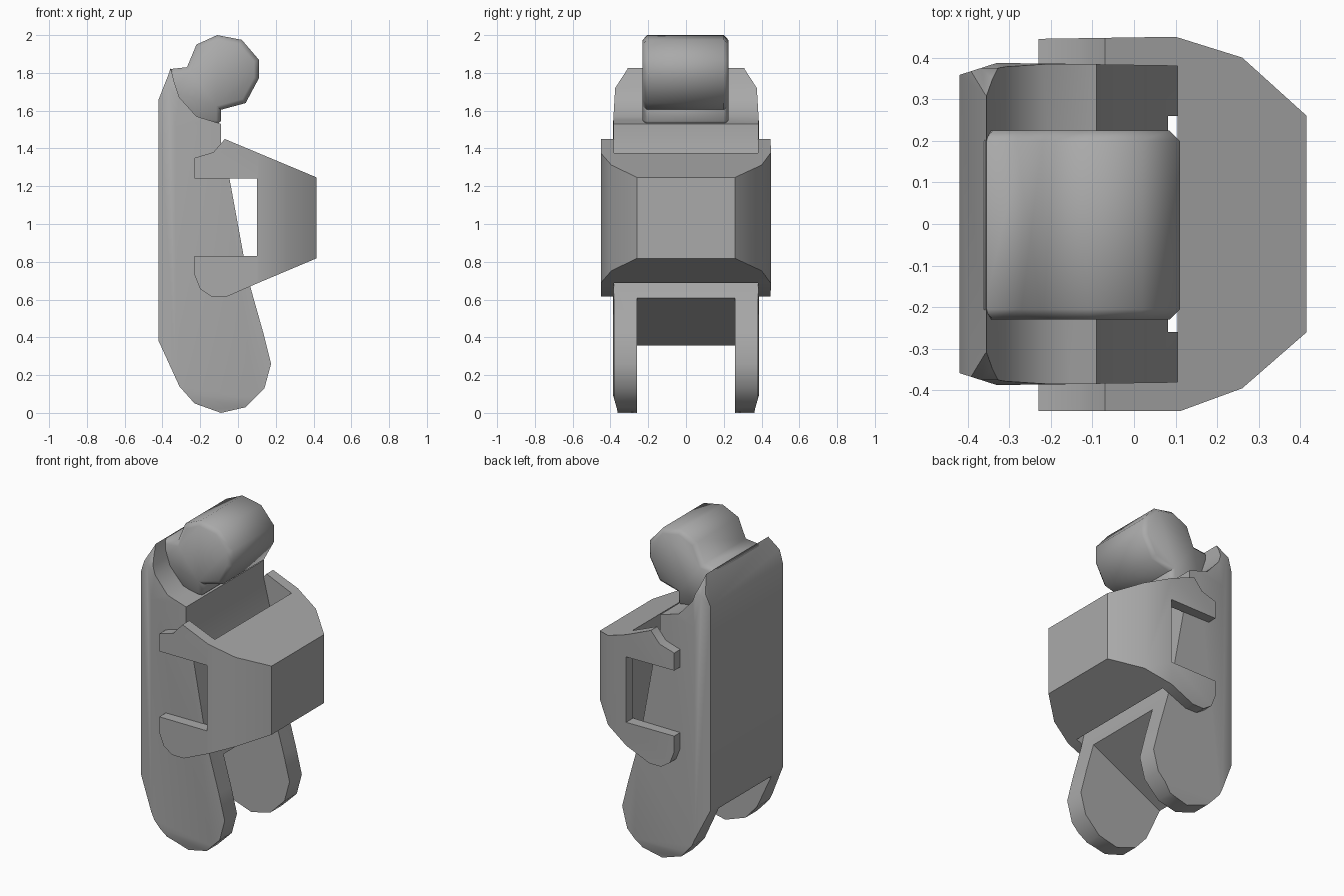
import bpy, bmesh, math

if "Cube" in bpy.data.objects:
    bpy.data.objects.remove(bpy.data.objects["Cube"])

grey = bpy.data.materials.new("plain_grey")
grey.diffuse_color = (0.4, 0.4, 0.4, 1)
grey.use_nodes = True
grey.node_tree.nodes["Principled BSDF"].inputs["Base Color"].default_value = grey.diffuse_color


def prism(name, pts, axis, lo, hi):
    """Extrude a 2D outline along one axis (the other two keep x, y, z order)."""
    def place(p, d):
        return {'x': (d, p[0], p[1]), 'y': (p[0], d, p[1]), 'z': (p[0], p[1], d)}[axis]
    bm = bmesh.new()
    a = [bm.verts.new(place(p, lo)) for p in pts]
    b = [bm.verts.new(place(p, hi)) for p in pts]
    bm.faces.new(a)
    bm.faces.new(b[::-1])
    n = len(pts)
    for i in range(n):
        bm.faces.new((a[i], b[i], b[(i + 1) % n], a[(i + 1) % n]))
    bmesh.ops.recalc_face_normals(bm, faces=bm.faces[:])
    me = bpy.data.meshes.new(name)
    bm.to_mesh(me)
    bm.free()
    me.materials.append(grey)
    ob = bpy.data.objects.new(name, me)
    bpy.context.collection.objects.link(ob)
    return ob


def activate(ob):
    bpy.ops.object.select_all(action='DESELECT')
    ob.select_set(True)
    bpy.context.view_layer.objects.active = ob


def cut(ob, tool, op):
    activate(ob)
    m = ob.modifiers.new("cut", 'BOOLEAN')
    m.object, m.operation, m.solver = tool, op, 'EXACT'
    bpy.ops.object.modifier_apply(modifier=m.name)
    bpy.data.objects.remove(tool, do_unlink=True)


def finish(ob, width, limit, smooth):
    activate(ob)
    if width:
        m = ob.modifiers.new("bevel", 'BEVEL')
        m.width, m.segments = width, 1
        m.limit_method, m.angle_limit = 'ANGLE', math.radians(limit)
        bpy.ops.object.modifier_apply(modifier=m.name)
    bpy.ops.object.shade_smooth_by_angle(angle=math.radians(smooth))


def mirrored(half):
    """Close a (a, b) outline by mirroring its first coordinate."""
    return half + [(-a, b) for a, b in reversed(half)]


# Body with legs: side profile, trimmed by the outlines from above and front
body = prism("body_and_legs", [
    (-0.42, 0.38), (-0.42, 1.66), (-0.355, 1.825), (-0.34, 1.76), (-0.31, 1.67),
    (-0.22, 1.57), (-0.09, 1.53), (-0.09, 1.42), (-0.045, 1.24), (0.03, 0.83),
    (0.07, 0.65), (0.135, 0.42), (0.175, 0.26), (0.14, 0.13), (0.04, 0.03),
    (-0.09, 0), (-0.23, 0.05), (-0.31, 0.14)], 'y', -0.5, 0.5)
cut(body, prism("plan_trim", [
    (-0.43, -0.355), (-0.33, -0.387), (0.3, -0.38), (0.3, 0.38), (-0.33, 0.387),
    (-0.43, 0.355)], 'z', -0.2, 2.2), 'INTERSECT')
cut(body, prism("front_trim", mirrored([
    (0.355, -0.05), (0.365, 0.02), (0.388, 0.1), (0.388, 1.5), (0.375, 1.72),
    (0.31, 1.82), (0.29, 1.9)]), 'x', -0.8, 0.8), 'INTERSECT')
# Gap between the legs, with the sloping underside
cut(body, prism("leg_gap", [(-0.6, 0.26), (0.4, 0.77), (0.4, -0.2), (-0.6, -0.2)],
                'y', -0.26, 0.26), 'DIFFERENCE')
finish(body, 0, 0, 40)

# Head: faceted drum whose neck runs down into the body
head = prism("head", [
    (-0.36, 1.82), (-0.27, 1.83), (-0.22, 1.95), (-0.11, 2.0), (0.02, 1.975),
    (0.11, 1.87), (0.11, 1.77), (0.04, 1.64), (-0.09, 1.605), (-0.09, 1.52),
    (-0.32, 1.55), (-0.38, 1.7)], 'y', -0.23, 0.225)
finish(head, 0.025, 85, 50)

# Front block with side arms: U shape from above, bracket profile from the side
front = prism("front_block_and_arms", [
    (-0.23, -0.45), (0.11, -0.45), (0.26, -0.395), (0.415, -0.26), (0.415, 0.26),
    (0.26, 0.40), (0.10, 0.45), (-0.23, 0.445), (-0.23, 0.385), (0.105, 0.38),
    (0.105, -0.38), (-0.23, -0.385)], 'z', 0.5, 1.6)
cut(front, prism("side_trim", [
    (-0.3, 1.24), (-0.3, 1.33), (-0.23, 1.35), (-0.13, 1.38), (-0.07, 1.45),
    (0.42, 1.245), (0.42, 0.82), (0.1, 0.685), (-0.06, 0.615), (-0.14, 0.615),
    (-0.2, 0.655), (-0.23, 0.73), (-0.23, 0.83), (0.1, 0.83), (0.1, 1.24)],
    'y', -0.7, 0.7), 'INTERSECT')
finish(front, 0, 0, 45)
